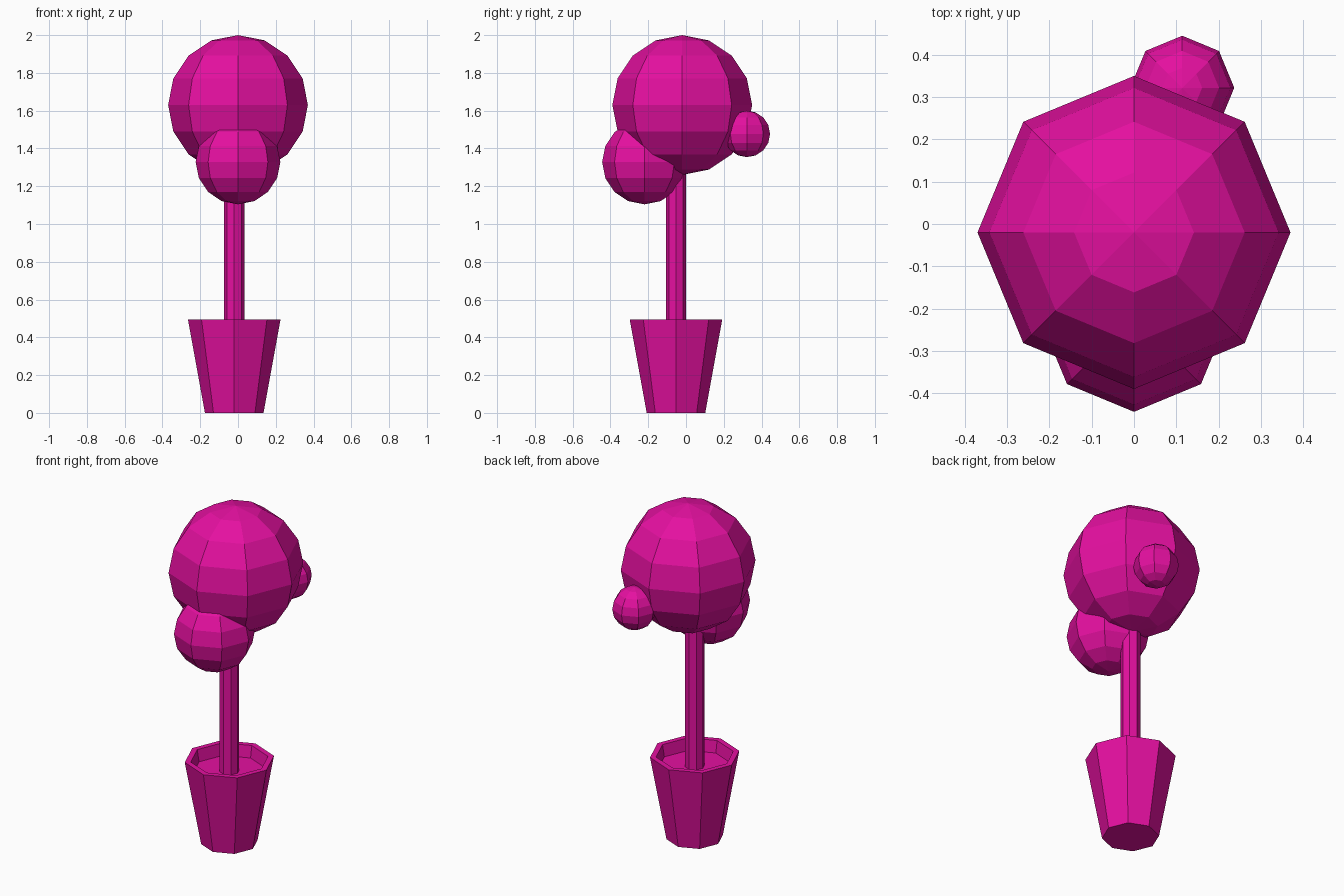
import bpy, bmesh, math

if "Cube" in bpy.data.objects:
    bpy.data.objects.remove(bpy.data.objects["Cube"])

mat = bpy.data.materials.new("magenta")
mat.diffuse_color = (0.78, 0.005, 0.35, 1)
mat.use_nodes = True
mat.node_tree.nodes["Principled BSDF"].inputs["Base Color"].default_value = mat.diffuse_color
SIDES = 8


def finish(name, bm):
    bmesh.ops.recalc_face_normals(bm, faces=bm.faces)
    me = bpy.data.meshes.new(name)
    bm.to_mesh(me)
    bm.free()
    me.materials.append(mat)
    ob = bpy.data.objects.new(name, me)
    bpy.context.collection.objects.link(ob)
    return ob


def ball(name, loc, r):
    bm = bmesh.new()
    bmesh.ops.create_uvsphere(bm, u_segments=SIDES, v_segments=8, radius=r)
    finish(name, bm).location = loc


def turned(name, loc, profile):
    """Closed octagonal solid from (radius, z) rings, capped at both ends."""
    bm = bmesh.new()
    rings = [[bm.verts.new((r * math.cos(i * math.tau / SIDES),
                            r * math.sin(i * math.tau / SIDES), z))
              for i in range(SIDES)] for r, z in profile]
    for a, b in zip(rings, rings[1:]):
        for i in range(SIDES):
            j = (i + 1) % SIDES
            bm.faces.new((a[i], a[j], b[j], b[i]))
    bm.faces.new(rings[0])
    bm.faces.new(rings[-1])
    finish(name, bm).location = loc


# Tapered pot with recessed soil
axis = (-0.02, -0.053, 0)
turned("pot", axis, [(0.155, 0), (0.245, 0.495), (0.212, 0.495), (0.2, 0.425)])

# Trunk
turned("trunk", axis, [(0.054, 0.42), (0.054, 1.40)])

# Foliage balls
ball("foliage_large", (0, -0.02, 1.63), 0.37)
ball("foliage_front", (0, -0.22, 1.328), 0.224)
ball("foliage_back", (0.114, 0.322, 1.477), 0.123)
